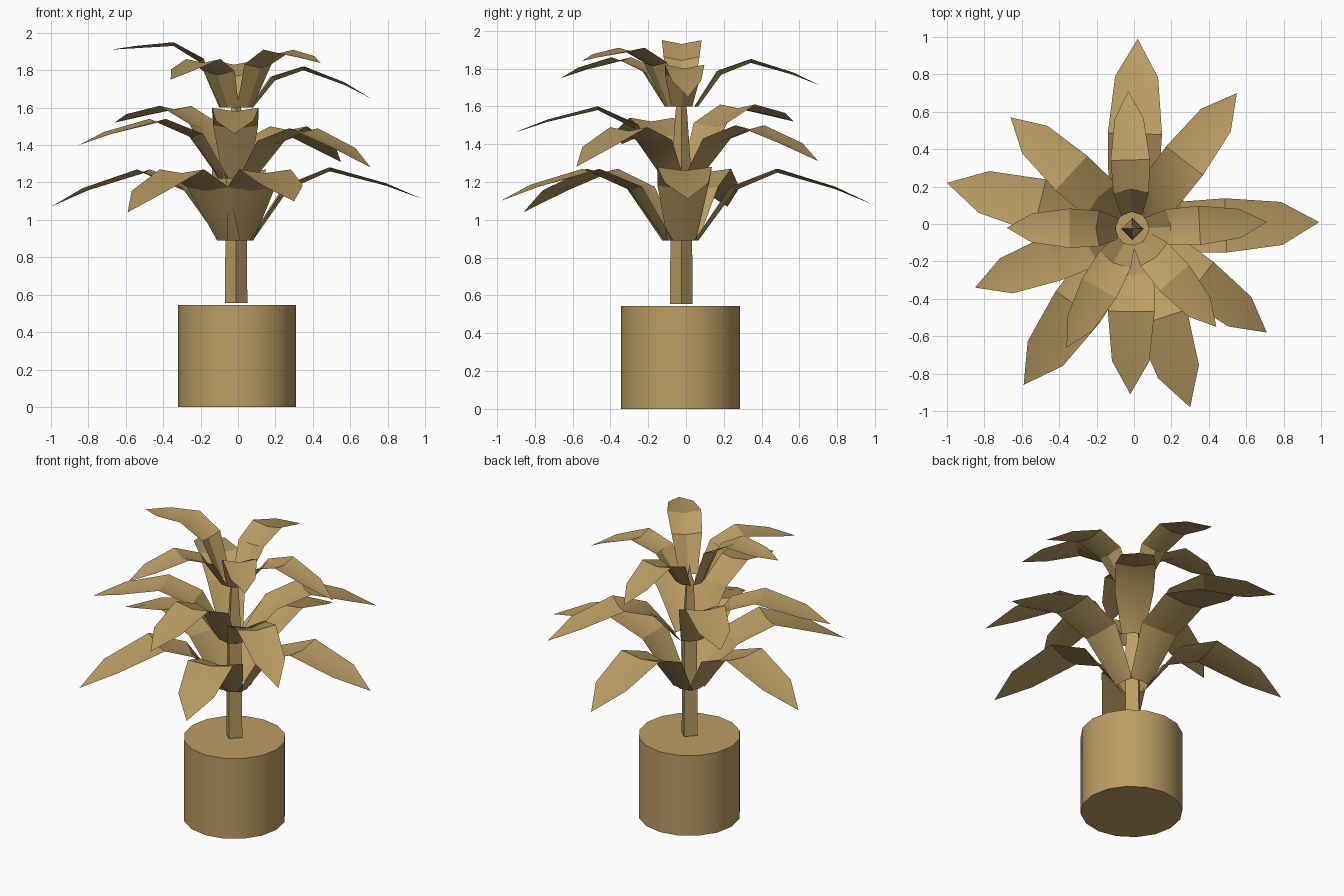
import bpy, bmesh, math

if "Cube" in bpy.data.objects:
    bpy.data.objects.remove(bpy.data.objects["Cube"])

CX, CY = -0.01, -0.025   # trunk axis

tan = bpy.data.materials.new("tan")
tan.diffuse_color = (0.50, 0.34, 0.125, 1)
tan.use_nodes = True
tan.node_tree.nodes["Principled BSDF"].inputs["Base Color"].default_value = tan.diffuse_color


def make(name, bm, angle):
    me = bpy.data.meshes.new(name)
    bm.to_mesh(me)
    bm.free()
    me.materials.append(tan)
    ob = bpy.data.objects.new(name, me)
    bpy.context.collection.objects.link(ob)
    bpy.ops.object.select_all(action='DESELECT')
    ob.select_set(True)
    bpy.context.view_layer.objects.active = ob
    if angle:
        bpy.ops.object.shade_smooth_by_angle(angle=math.radians(angle))
    return ob


# pot
bm = bmesh.new()
bmesh.ops.create_cone(bm, cap_ends=True, segments=16, radius1=0.315, radius2=0.315, depth=0.545)
bmesh.ops.translate(bm, verts=bm.verts, vec=(-0.005, -0.03, 0.2725))
make("pot", bm, 30)

# trunk: four sided, tapering to a point
bm = bmesh.new()
rings = []
for r, z in ((0.06, 0.555), (0.055, 1.22), (0.03, 1.58)):
    rings.append([bm.verts.new((CX + r * math.cos(k * math.pi / 2),
                                CY + r * math.sin(k * math.pi / 2), z)) for k in range(4)])
apex = bm.verts.new((CX, CY, 1.70))
bm.faces.new(rings[0][::-1])
for a, b in zip(rings, rings[1:]):
    for k in range(4):
        bm.faces.new((a[k], a[(k + 1) % 4], b[(k + 1) % 4], b[k]))
for k in range(4):
    bm.faces.new((rings[-1][k], rings[-1][(k + 1) % 4], apex))
make("trunk", bm, 0)


# leaf: lengthwise strip, slightly folded along the middle
def leaf(name, base_z, tip, peak, widths):
    dx, dy = tip[0] - CX, tip[1] - CY
    R = math.hypot(dx, dy)
    ux, uy = dx / R, dy / R
    rs = (0.07, 0.26 * R, 0.50 * R, 0.80 * R)
    zs = (base_z, base_z + 0.75 * (peak - base_z), peak, peak + 0.5 * (tip[2] - peak))
    dips = (0.0, 0.02, 0.02, 0.012)
    outs = (0.02, 0.02, 0.0, 0.0)
    bm = bmesh.new()
    rows = []
    for r, z, w, d, o in zip(rs, zs, widths, dips, outs):
        row = []
        for s in (-1, 0, 1):
            rr = r + (o if s == 0 else 0)
            row.append(bm.verts.new((CX + ux * rr - uy * s * w / 2,
                                     CY + uy * rr + ux * s * w / 2,
                                     z - (d if s == 0 else 0))))
        rows.append(row)
    end = bm.verts.new(tip)
    for a, b in zip(rows, rows[1:]):
        for k in (0, 1):
            bm.faces.new((a[k + 1], a[k], b[k], b[k + 1]))
    for k in (0, 1):
        bm.faces.new((rows[-1][k + 1], rows[-1][k], end))
    bmesh.ops.reverse_faces(bm, faces=[f for f in bm.faces if f.normal.z < 0])
    bmesh.ops.recalc_face_normals(bm, faces=bm.faces)
    make(name, bm, 30)


# three tiers of five leaves: base height, widths, (tip, peak height)
tiers = {
    "lower_leaf": (0.89, (0.15, 0.27, 0.29, 0.23), (
        ((0.99, 0.01, 1.11), 1.28), ((0.02, 0.99, 1.08), 1.27),
        ((-1.0, 0.22, 1.07), 1.27), ((-0.59, -0.86, 1.04), 1.27),
        ((0.30, -0.98, 1.10), 1.27))),
    "middle_leaf": (1.22, (0.14, 0.24, 0.25, 0.20), (
        ((0.71, -0.58, 1.28), 1.49), ((0.55, 0.70, 1.31), 1.50),
        ((-0.66, 0.57, 1.52), 1.61), ((-0.85, -0.34, 1.40), 1.54),
        ((-0.02, -0.91, 1.46), 1.60))),
    "upper_leaf": (1.60, (0.11, 0.19, 0.21, 0.155), (
        ((0.71, 0.01, 1.65), 1.82), ((-0.03, 0.71, 1.71), 1.85),
        ((-0.68, -0.02, 1.91), 1.95), ((-0.36, -0.66, 1.75), 1.86),
        ((0.44, -0.55, 1.84), 1.91))),
}
for name, (bz, widths, leaves) in tiers.items():
    for tip, peak in leaves:
        leaf(name, bz, tip, peak, widths)
